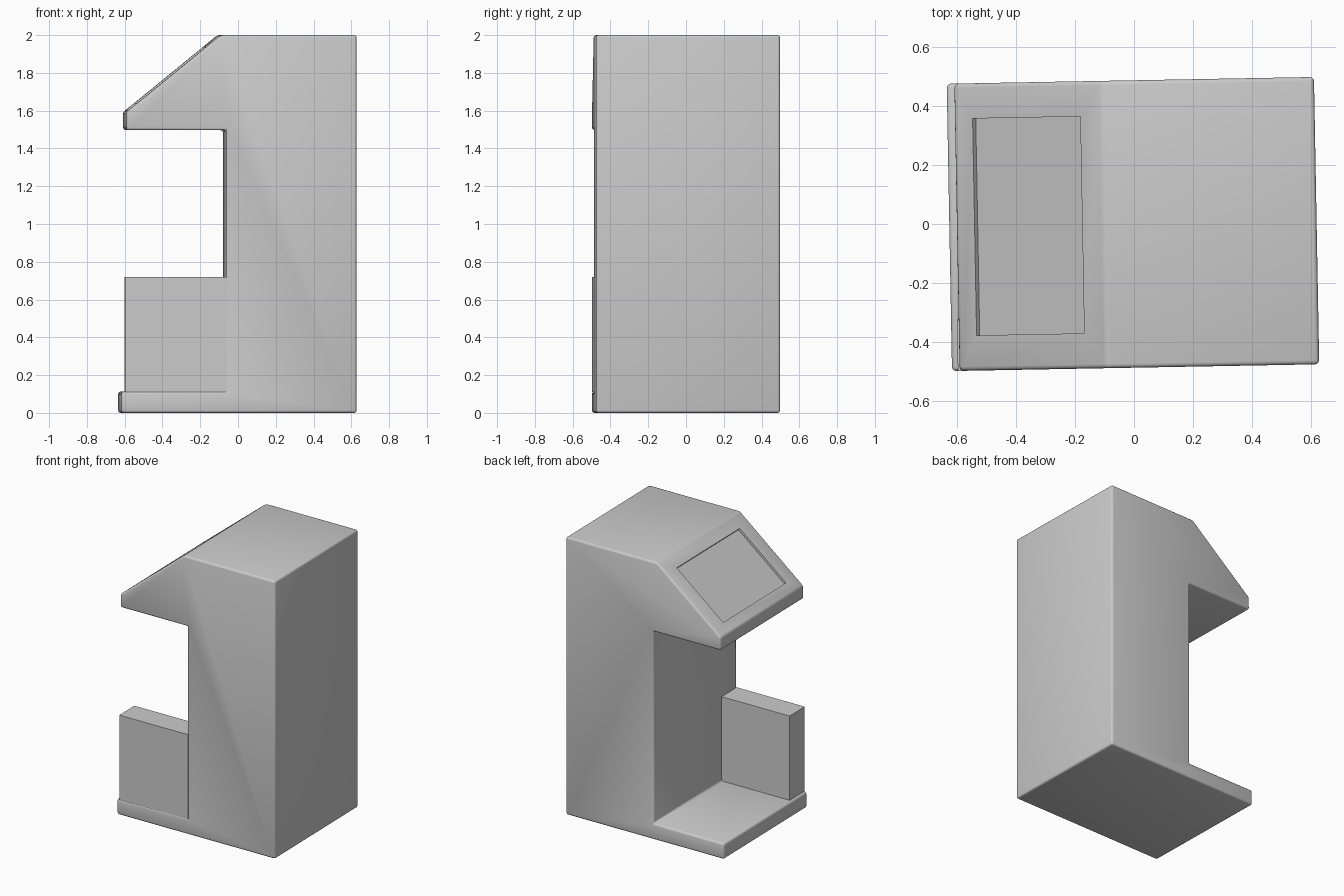
import bpy, bmesh, math
from mathutils import Matrix

if "Cube" in bpy.data.objects:
    bpy.data.objects.remove(bpy.data.objects["Cube"])

YAW = Matrix.Rotation(math.radians(1.05), 4, 'Z')   # whole model sits slightly turned
HALF_DEPTH = 0.487
TIP, PEAK = (-0.60, 1.592), (-0.10, 2.0)            # ends of the sloped display face


def add_object(name, bm):
    bm.transform(YAW)
    bmesh.ops.recalc_face_normals(bm, faces=bm.faces)
    mesh = bpy.data.meshes.new(name)
    bm.to_mesh(mesh)
    bm.free()
    obj = bpy.data.objects.new(name, mesh)
    bpy.context.collection.objects.link(obj)
    return obj


def box(name, size, matrix):
    bm = bmesh.new()
    bmesh.ops.create_cube(bm, size=1, matrix=matrix @ Matrix.Diagonal((*size, 1)))
    return add_object(name, bm)


def activate(obj):
    bpy.ops.object.select_all(action='DESELECT')
    obj.select_set(True)
    bpy.context.view_layer.objects.active = obj


# Cabinet: side profile extruded through the depth
profile = [(-0.626, 0), (0.619, 0), (0.619, 2.0), PEAK, TIP,
           (-0.60, 1.497), (-0.071, 1.497), (-0.071, 0.113), (-0.626, 0.113)]
bm = bmesh.new()
side = bm.faces.new([bm.verts.new((x, -HALF_DEPTH, z)) for x, z in profile])
ext = bmesh.ops.extrude_face_region(bm, geom=[side])
bmesh.ops.translate(bm, vec=(0, 2 * HALF_DEPTH, 0),
                    verts=[v for v in ext['geom'] if isinstance(v, bmesh.types.BMVert)])
cabinet = add_object("cabinet", bm)

bevel = cabinet.modifiers.new("rounded_edges", 'BEVEL')
bevel.width = 0.014
bevel.segments = 3
bevel.limit_method = 'ANGLE'

# Shallow screen recess cut square to the slope
slope = math.atan2(PEAK[1] - TIP[1], PEAK[0] - TIP[0])
cx = -0.358
cz = PEAK[1] + (cx - PEAK[0]) * math.tan(slope)
cutter = box("screen_cutter", (0.365 / math.cos(slope), 0.735, 0.034),
             Matrix.Translation((cx, 0, cz)) @ Matrix.Rotation(-slope, 4, 'Y'))
cutter.hide_render = True
cut = cabinet.modifiers.new("screen_recess", 'BOOLEAN')
cut.operation = 'DIFFERENCE'
cut.solver = 'EXACT'
cut.object = cutter

activate(cabinet)
for mod in ("rounded_edges", "screen_recess"):
    bpy.ops.object.modifier_apply(modifier=mod)
bpy.data.objects.remove(cutter, do_unlink=True)
bpy.ops.object.shade_smooth_by_angle(angle=math.radians(35))

# Sharp-edged block standing on the base shelf against one side
box("side_block", (0.54, 0.175, 0.61),
    Matrix.Translation((-0.336, -HALF_DEPTH + 0.0875, 0.415)))
